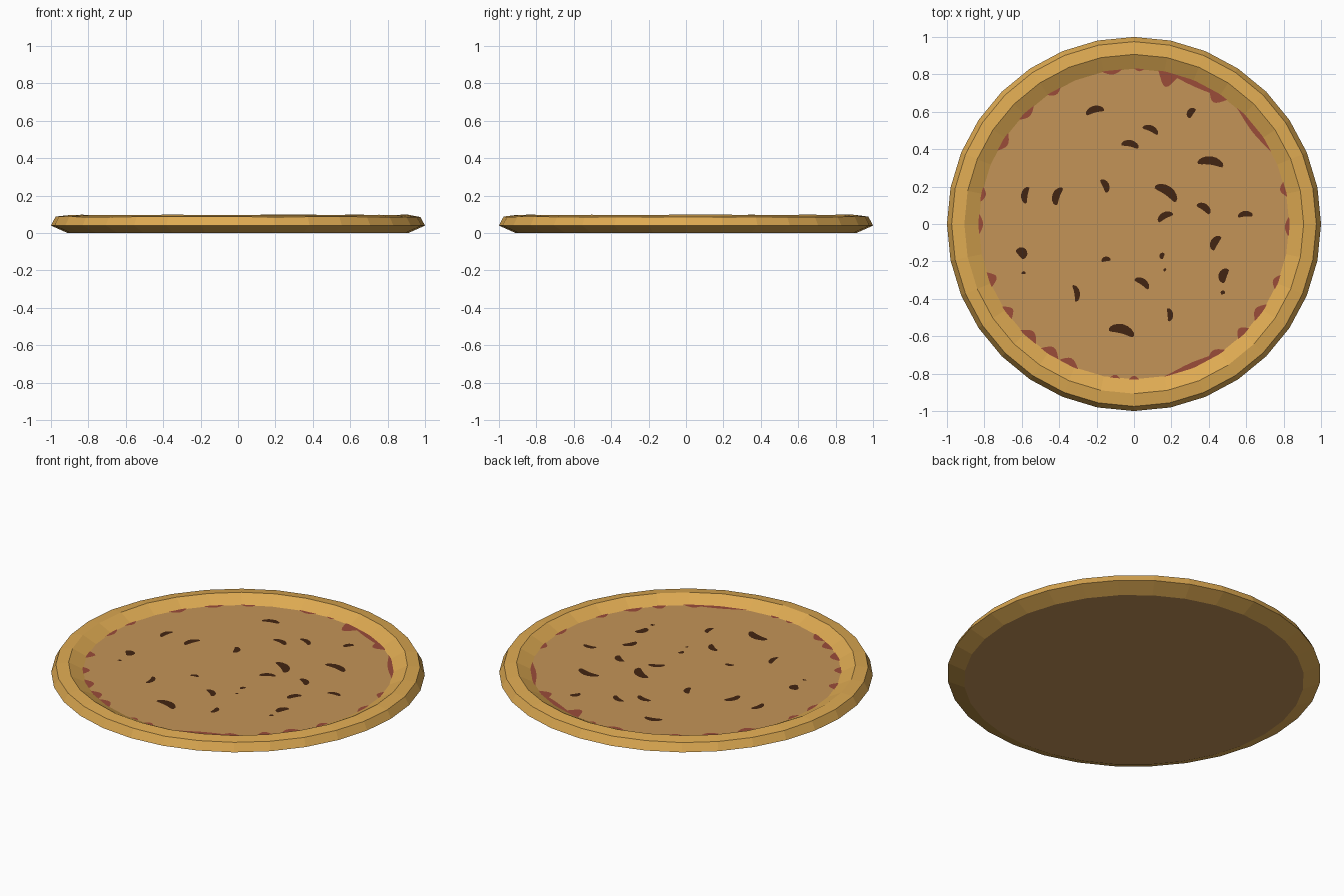
import bpy, bmesh, math, random
from math import sin, cos, pi, radians

if "Cube" in bpy.data.objects:
    bpy.data.objects.remove(bpy.data.objects["Cube"])

random.seed(4)


def material(name, rgb):
    m = bpy.data.materials.new(name)
    lin = [((c / 255 + 0.055) / 1.055) ** 2.4 for c in rgb]
    m.diffuse_color = (*lin, 1)
    m.use_nodes = True
    m.node_tree.nodes["Principled BSDF"].inputs["Base Color"].default_value = m.diffuse_color
    return m


CRUST = material("golden crust", (222, 170, 82))
CHEESE = material("baked cheese", (196, 148, 87))
SAUCE = material("tomato sauce", (155, 76, 57))
OLIVE = material("dark olive", (66, 37, 18))


def finish(bm, name, mat):
    me = bpy.data.meshes.new(name)
    bm.to_mesh(me)
    bm.free()
    me.materials.append(mat)
    ob = bpy.data.objects.new(name, me)
    bpy.context.collection.objects.link(ob)
    return ob


def disc(name, mat, r, z, n, up=True):
    bm = bmesh.new()
    pts = [bm.verts.new((r * cos(2 * pi * i / n), r * sin(2 * pi * i / n), z)) for i in range(n)]
    bm.faces.new(pts if up else pts[::-1])
    return finish(bm, name, mat)


# crust ring: a faceted lathe profile with a slightly uneven top
N = 32
profile = [(0.91, 0.0), (1.0, 0.04), (0.975, 0.087), (0.907, 0.097), (0.828, 0.056)]
bm = bmesh.new()
rings = []
for k, (r, z) in enumerate(profile):
    ring = []
    for i in range(N):
        a = 2 * pi * i / N
        dz = random.uniform(-0.002, 0.002) if k in (2, 3) else 0
        ring.append(bm.verts.new((r * cos(a), r * sin(a), z + dz)))
    rings.append(ring)
for lo, hi in zip(rings, rings[1:]):
    for i in range(N):
        j = (i + 1) % N
        bm.faces.new((lo[i], lo[j], hi[j], hi[i]))
finish(bm, "crust", CRUST)

# underside and cheese surface
disc("base", CHEESE, 0.91, 0.0, N, up=False)
disc("cheese", CHEESE, 0.832, 0.057, 64)

# sauce showing along the rim: centre angle, half span (degrees), depth
patches = [(98, 4, .025), (88, 2, .015), (77, 4, .08), (66, 13, .03), (57, 4, .055),
           (38, 11, .03), (13, 3, .03), (-1, 4, .025), (-22, 3, .03), (-35, 4, .04),
           (-45, 3, .04), (-67, 12, .03), (-58, 4, .035), (-90, 2, .02), (-97, 2, .02),
           (-115, 4, .04), (-123, 4, .045), (-133, 4, .045), (-145, 3, .04),
           (-159, 3, .045), (180, 4, .025), (169, 3, .025), (148, 4, .035),
           (134, 4, .03), (121, 3, .025)]
bm = bmesh.new()
for i, (a, h, d) in enumerate(patches):
    z = 0.0585 + 0.0002 * (i % 2)
    n = 8
    outer = [(0.832, a - h + 2 * h * t / n) for t in range(n + 1)]
    inner = [(0.832 - d * sin(pi * t / n), a - h + 2 * h * t / n) for t in range(n - 1, 0, -1)]
    bm.faces.new([bm.verts.new((r * cos(radians(g)), r * sin(radians(g)), z))
                  for r, g in outer + inner])
finish(bm, "sauce_edge", SAUCE)

# curved olive slivers: x, y, length, width, angle
slivers = [(-.21, .607, .10, .037, 15), (.305, .595, .06, .035, 55), (.09, .505, .09, .032, -25),
           (-.02, .425, .095, .035, -12), (.41, .33, .14, .045, -8), (-.58, .155, .09, .035, 80),
           (-.41, .15, .10, .04, 70), (-.155, .205, .075, .035, -65), (.175, .17, .14, .05, -35),
           (.165, .04, .09, .035, 28), (.375, .085, .085, .037, -35), (.595, .05, .08, .03, 5),
           (.435, -.1, .085, .04, 60), (.15, -.17, .035, .025, 70), (-.6, -.155, .065, .05, -50),
           (-.15, -.19, .05, .025, 10), (.48, -.275, .08, .045, 70), (.045, -.315, .09, .035, -35),
           (-.31, -.37, .09, .03, -80), (.19, -.485, .07, .03, -85), (-.065, -.57, .14, .05, -15),
           (-.59, -.262, .022, .016, 0), (.165, -.245, .018, .014, 60), (.475, -.367, .024, .02, 20)]
bm = bmesh.new()
for x, y, length, width, ang in slivers:
    a = radians(ang)
    ca, sa = cos(a), sin(a)
    pts = []
    for i in range(16):
        t = 2 * pi * i / 16
        # rounded outline bent into a shallow arc
        u = cos(t) * length / 2
        v = math.copysign(abs(sin(t)) ** 0.7, sin(t)) * width / 2
        v += 0.14 * length * (0.5 - cos(t) ** 2)
        pts.append(bm.verts.new((x + u * ca - v * sa, y + u * sa + v * ca, 0.0595)))
    bm.faces.new(pts)
finish(bm, "olive_slivers", OLIVE)
